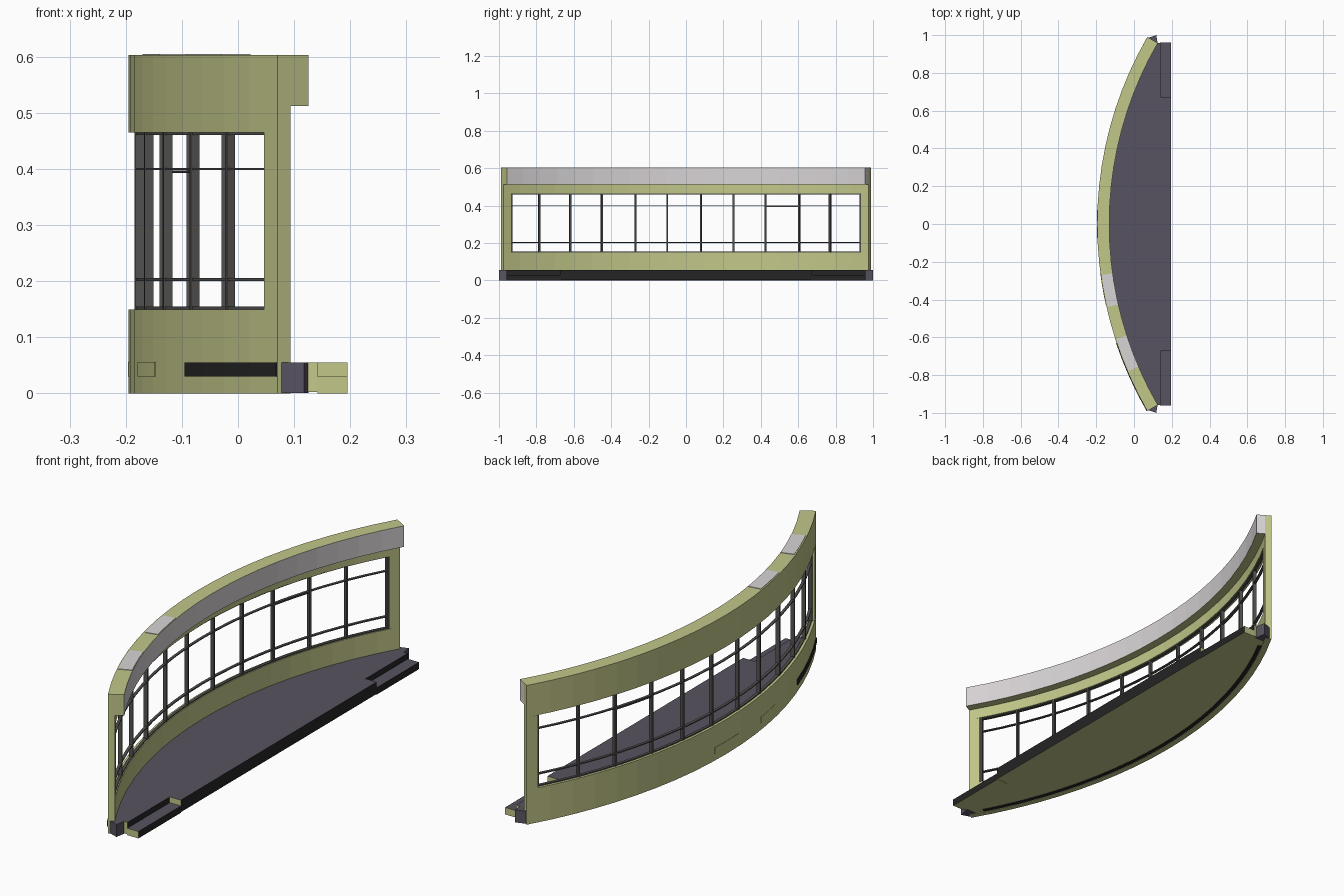
import bpy
import bmesh
from math import sin, cos, asin, degrees, radians

cube = bpy.data.objects.get("Cube")
if cube:
    bpy.data.objects.remove(cube)

R = 1.98            # outer radius of the curved wall
CX = R - 0.195      # centre of the curve on x
END = 30            # half sweep in degrees
THICK = 0.027       # wall thickness


def material(name, rgb):
    m = bpy.data.materials.new(name)
    m.use_nodes = True
    col = (*rgb, 1)
    m.diffuse_color = col
    m.node_tree.nodes["Principled BSDF"].inputs["Base Color"].default_value = col
    return m


GREEN = material("pale green", (0.54, 0.57, 0.25))
GREY = material("light grey", (0.69, 0.66, 0.67))
FLOOR = material("slate purple", (0.098, 0.087, 0.119))
BLACK = material("soft black", (0.018, 0.018, 0.018))
FRAME = material("dark frame grey", (0.085, 0.083, 0.08))


def arc_point(depth, deg):
    """Plan position at a depth inside the outer face."""
    a = radians(deg)
    return CX - (R - depth) * cos(a), (R - depth) * sin(a)


def angle_at(y):
    return degrees(asin(y / R))


def finish(name, bm, mats, rule=None):
    bmesh.ops.recalc_face_normals(bm, faces=bm.faces)
    bm.normal_update()
    if rule:
        for f in bm.faces:
            f.material_index = rule(f.normal)
    me = bpy.data.meshes.new(name)
    bm.to_mesh(me)
    bm.free()
    for m in mats:
        me.materials.append(m)
    ob = bpy.data.objects.new(name, me)
    bpy.context.collection.objects.link(ob)
    return ob


def arc_band(name, d0, d1, z0, z1, a0, a1, mats, n=20, rule=None):
    """Curved bar with a rectangular section."""
    bm = bmesh.new()
    rings = []
    for i in range(n + 1):
        a = a0 + (a1 - a0) * i / n
        section = [(d0, z0), (d1, z0), (d1, z1), (d0, z1)]
        rings.append([bm.verts.new((*arc_point(d, a), z)) for d, z in section])
    for p, q in zip(rings, rings[1:]):
        for k in range(4):
            j = (k + 1) % 4
            bm.faces.new((p[k], p[j], q[j], q[k]))
    bm.faces.new(rings[0])
    bm.faces.new(rings[-1])
    return finish(name, bm, mats, rule)


def slab(name, outline, z0, z1, mats, rule=None):
    """Extrude a plan outline upward."""
    bm = bmesh.new()
    face = bm.faces.new([bm.verts.new((x, y, z0)) for x, y in outline])
    out = bmesh.ops.extrude_face_region(bm, geom=[face])
    top = [v for v in out["geom"] if isinstance(v, bmesh.types.BMVert)]
    bmesh.ops.translate(bm, verts=top, vec=(0, 0, z1 - z0))
    return finish(name, bm, mats, rule)


def floor_rule(n):
    if n.z > 0.5:
        return 0
    return 1 if n.x > 0.5 else 2


FLOOR_MATS = [FLOOR, BLACK, GREEN]
WIN = 28.6          # half sweep of the window opening
SILL, HEAD, TOP = 0.15, 0.465, 0.603

# Curved wall around the window opening
arc_band("lower_wall", 0, THICK, 0, SILL, -END, END, [GREEN])
arc_band("upper_wall", 0, THICK, HEAD, TOP, -END, END, [GREEN])
for side, s in (("left", 1), ("right", -1)):
    arc_band(side + "_end_post", 0, THICK, SILL, HEAD, s * WIN, s * END, [GREEN], n=1)

# Fascia on the inner side, grey on its face and far end
arc_band("fascia", THICK, 0.064, 0.512, TOP, -END, END, [GREEN, GREY],
         rule=lambda n: 1 if abs(n.z) < 0.5 and (n.x > 0.6 and n.y > -0.7 or n.y > 0.7) else 0)

# Pale plates on the top of the wall
for i, (y0, y1) in enumerate(((-0.44, -0.27), (-0.78, -0.61))):
    arc_band(f"top_plate_{i + 1}", 0.006, 0.062, TOP, 0.605,
             angle_at(y0), angle_at(y1), [GREY], n=3)

# Window frame: uprights and rails
uprights = (-0.935, -0.785, -0.62, -0.45, -0.27, -0.1, 0.08, 0.255, 0.425, 0.605, 0.77, 0.935)
for i, y in enumerate(uprights):
    a = angle_at(y / (1 - 0.017 / R))
    arc_band(f"window_upright_{i + 1}", 0.009, 0.025, SILL, HEAD, a - 0.13, a + 0.13, [FRAME], n=1)
for name, z, h in (("sill_rail", 0.152, 0.006), ("low_rail", 0.203, 0.005),
                   ("high_rail", 0.4, 0.004), ("head_rail", 0.463, 0.004)):
    arc_band(name, 0.011, 0.023, z - h / 2, z + h / 2, -WIN, WIN, [FRAME])
arc_band("short_rail", 0.011, 0.023, 0.393, 0.397, angle_at(0.425), angle_at(0.605), [FRAME], n=3)

# Floor between the wall and the straight edge
FRONT, NOTCH_X, NOTCH_Y, FLOOR_Y = 0.195, 0.142, 0.67, 0.96
limit = angle_at(FLOOR_Y)
curve = [arc_point(0.02, -limit + 2 * limit * i / 20) for i in range(21)]
edge = [(NOTCH_X, FLOOR_Y), (NOTCH_X, NOTCH_Y), (FRONT, NOTCH_Y)]
edge += [(x, -y) for x, y in reversed(edge)]
slab("floor", curve + edge, 0.003, 0.055, FLOOR_MATS, floor_rule)

# Dark seam under the floor, next to the wall
arc_band("under_seam", 0.028, 0.045, 0.0005, 0.003, -28, 28, [BLACK])

# Lower steps and pointed tips at both ends
for side, s in (("left", 1), ("right", -1)):
    step = [(NOTCH_X, s * NOTCH_Y), (FRONT, s * NOTCH_Y),
            (FRONT, s * FLOOR_Y), (NOTCH_X, s * FLOOR_Y)]
    slab(side + "_step", step, 0, 0.03, FLOOR_MATS, floor_rule)
    tip = [(0.075, s * 0.985), (0.118, s * 1.0), (0.126, s * 0.95), (0.08, s * 0.95)]
    slab(side + "_tip", tip, 0.001, 0.055, [FLOOR])

# Dark slot and flush panels on the outer face
arc_band("outer_slot", -0.003, 0.001, 0.03, 0.055, -END, angle_at(-0.63), [BLACK], n=4)
for i, (y0, y1) in enumerate(((-0.43, -0.26), (-0.08, 0.08))):
    arc_band(f"outer_panel_{i + 1}", -0.001, 0.001, 0.03, 0.056,
             angle_at(y0), angle_at(y1), [GREEN], n=3)
